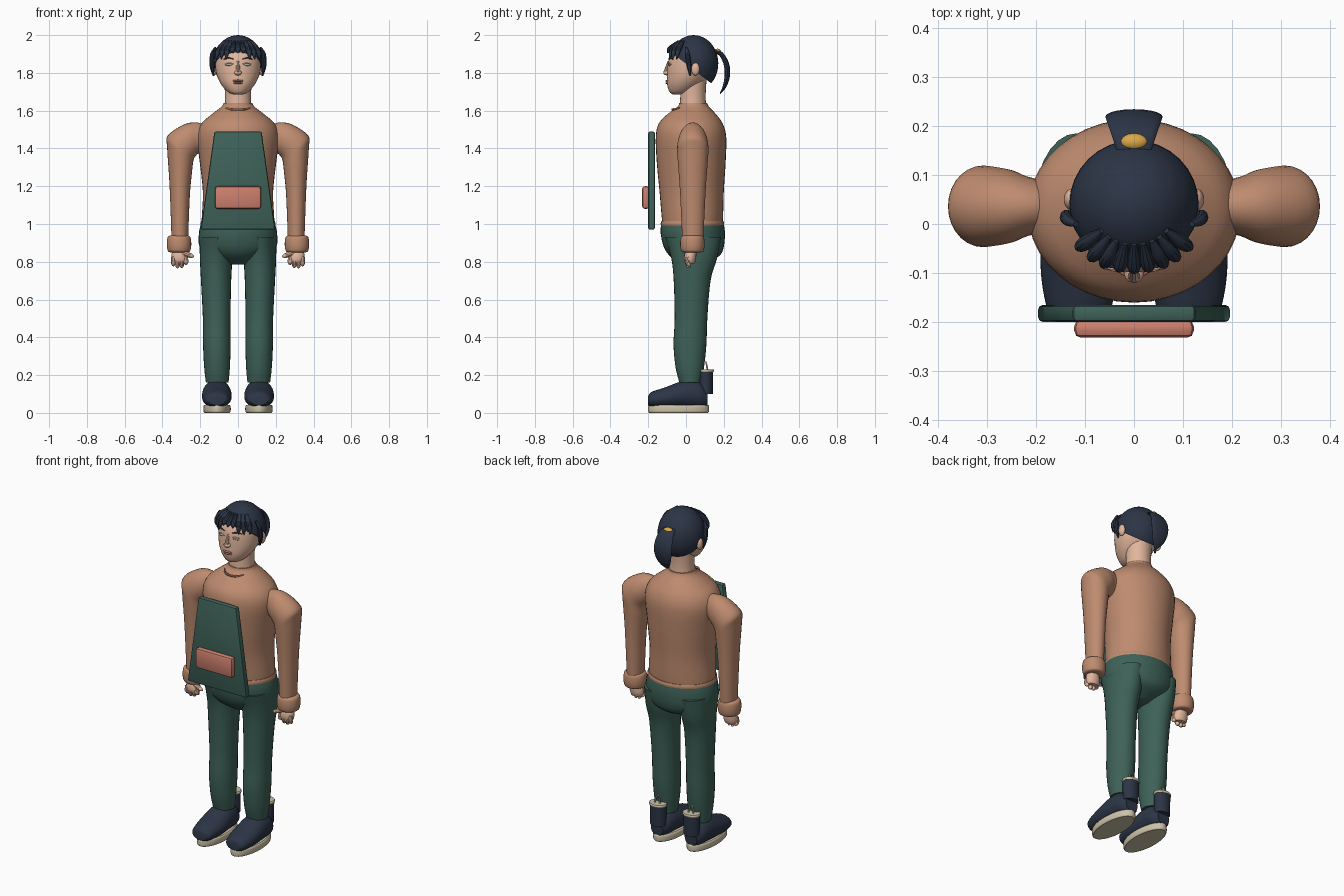
import bpy, bmesh, math
from mathutils import Vector as V, Matrix

if "Cube" in bpy.data.objects:
    bpy.data.objects.remove(bpy.data.objects["Cube"])


def material(name, r, g, b):
    lin = lambda c: ((c / 255 + 0.055) / 1.055) ** 2.4 if c > 10 else c / 3294
    m = bpy.data.materials.new(name)
    m.diffuse_color = (lin(r), lin(g), lin(b), 1)
    m.use_nodes = True
    m.node_tree.nodes["Principled BSDF"].inputs["Base Color"].default_value = m.diffuse_color
    return m


WOOL = material("tan wool", 190, 139, 111)
GREEN = material("dark green cloth", 62, 98, 88)
NAVY = material("navy", 44, 53, 70)
SKIN = material("skin", 226, 182, 157)
CORAL = material("coral", 205, 128, 110)
CREAM = material("cream", 204, 194, 168)
GOLD = material("gold", 218, 168, 72)
LIP = material("lip", 178, 122, 104)
EYE = material("eye white", 208, 208, 192)


def finish(name, bm, mat):
    bmesh.ops.recalc_face_normals(bm, faces=bm.faces)
    me = bpy.data.meshes.new(name)
    bm.to_mesh(me)
    bm.free()
    me.materials.append(mat)
    ob = bpy.data.objects.new(name, me)
    bpy.context.collection.objects.link(ob)
    return ob


def loft(name, rings, mat, s=1, n=28, sub=4):
    """Skin smoothly interpolated elliptical rings (centre, half axis, half axis)."""
    rows = [[V(a) for a in r] for r in rings]
    smooth = []
    for i in range(len(rows) - 1):
        p0, p1, p2, p3 = (rows[max(i - 1, 0)], rows[i], rows[i + 1], rows[min(i + 2, len(rows) - 1)])
        for k in range(sub):
            t = k / sub
            smooth.append([b + 0.5 * t * (c - a + t * (2 * a - 5 * b + 4 * c - d + t * (3 * (b - c) + d - a)))
                           for a, b, c, d in zip(p0, p1, p2, p3)])
    smooth.append(rows[-1])
    bm = bmesh.new()
    loops = []
    for c, u, v in smooth:
        loop = []
        for j in range(n):
            a = math.tau * j / n
            p = c + u * math.cos(a) + v * math.sin(a)
            loop.append(bm.verts.new((p.x * s, p.y, p.z)))
        loops.append(loop)
    for a, b in zip(loops, loops[1:]):
        for j in range(n):
            bm.faces.new((a[j], a[(j + 1) % n], b[(j + 1) % n], b[j]))
    bm.faces.new(loops[0])
    bm.faces.new(loops[-1])
    return finish(name, bm, mat)


def level(z, rx, yf, yb, xc=0):
    """Horizontal ring from front y to back y."""
    return ((xc, (yf + yb) / 2, z), (rx, 0, 0), (0, (yb - yf) / 2, 0))


def tube(name, pts, radii, mat, s=1, wide=1, n=10):
    pts = [V(p) for p in pts]
    rings = []
    for i, p in enumerate(pts):
        d = (pts[min(i + 1, len(pts) - 1)] - pts[max(i - 1, 0)]).normalized()
        u = V((1, 0, 0)) if abs(d.x) < 0.7 else V((0, 0, 1))
        u = (u - d * u.dot(d)).normalized()
        rings.append((p, u * radii[i] * wide, d.cross(u) * radii[i]))
    return loft(name, rings, mat, s, n, 3)


def ball(name, loc, size, mat, s=1, cut=None):
    bm = bmesh.new()
    bmesh.ops.create_uvsphere(bm, u_segments=32, v_segments=20, radius=1)
    for v in bm.verts:
        v.co = V((s * (loc[0] + v.co.x * size[0]), loc[1] + v.co.y * size[1], loc[2] + v.co.z * size[2]))
    if cut:
        r = bmesh.ops.bisect_plane(bm, geom=bm.verts[:] + bm.edges[:] + bm.faces[:],
                                   plane_co=cut[0], plane_no=cut[1], clear_inner=True)
        bmesh.ops.holes_fill(bm, edges=[e for e in bm.edges if e.is_boundary])
    return finish(name, bm, mat)


def panel(name, bottom, top, z0, z1, y0, y1, mat, bevel):
    bm = bmesh.new()
    bmesh.ops.create_cube(bm, size=1)
    for v in bm.verts:
        up = v.co.z > 0
        v.co = V((math.copysign(top if up else bottom, v.co.x), y1 if v.co.y > 0 else y0, z1 if up else z0))
    bmesh.ops.bevel(bm, geom=bm.edges[:], offset=bevel, segments=2, profile=0.5, affect='EDGES')
    return finish(name, bm, mat)


# Sweater and trousers
loft("sweater_body", [level(0.98, .192, -.122, .19), level(1.03, .192, -.128, .196), level(1.17, .186, -.14, .2),
                      level(1.33, .203, -.155, .21), level(1.46, .217, -.16, .213), level(1.53, .195, -.145, .195),
                      level(1.58, .14, -.1, .16), level(1.62, .088, -.045, .122), level(1.64, .076, -.036, .112)],
     WOOL, n=40)
loft("sweater_hem", [level(0.975, .196, -.128, .196), level(1.0, .199, -.134, .202), level(1.015, .195, -.13, .198)],
     WOOL, n=40)
tube("collar_fold", [(-.065, -.035, 1.615), (-.03, -.068, 1.607), (.03, -.068, 1.607), (.065, -.035, 1.615)],
     [.003, .006, .006, .003], WOOL)
loft("trouser_hips", [level(1.0, .196, -.132, .2), level(.95, .207, -.134, .206), level(.88, .203, -.118, .2),
                      level(.83, .15, -.085, .175), level(.785, .05, -.02, .09)], GREEN, n=40)

# Apron bib and its pocket
panel("apron", .197, .125, .97, 1.49, -.2, -.165, GREEN, .01)
panel("apron_pocket", .122, .122, 1.08, 1.2, -.232, -.195, CORAL, .014)

# Neck, head and face
loft("neck", [level(1.6, .072, -.035, .108), level(1.68, .069, -.03, .104), level(1.78, .075, -.03, .11)], SKIN)
loft("head", [level(1.686, .025, -.07, -.02), level(1.70, .055, -.088, .03), level(1.74, .09, -.1, .085),
              level(1.79, .113, -.1, .125), level(1.85, .122, -.096, .148), level(1.89, .12, -.086, .148),
              level(1.93, .1, -.06, .13), level(1.97, .055, -.01, .09)], SKIN, n=36)
ball("nose", (0, -.1, 1.8), (.02, .02, .013), SKIN)
tube("nose_bridge", [(0, -.09, 1.86), (0, -.1, 1.83), (0, -.107, 1.803)], [.008, .01, .013], SKIN)
ball("upper_lip", (0, -.098, 1.758), (.03, .01, .006), LIP)
ball("lower_lip", (0, -.097, 1.746), (.024, .011, .006), LIP)

# Hair cap trimmed along a sloping hairline, fringe and ponytail
ball("hair_cap", (0, .04, 1.85), (.132, .131, .15), NAVY, cut=((0, .12, 1.755), (0, .155, .2)))
for i, x in enumerate((-.11, -.085, -.06, -.03, 0, .03, .06, .085, .11)):
    f = math.sqrt(1 - (x / .14) ** 2)
    tip = 1.905 if abs(x) < .05 else 1.872
    tube(f"fringe_lock_{i}", [(x * .6, .03 - .07 * f, 1.968), (x * .85, .03 - .105 * f, 1.935),
                              (x, .03 - .122 * f, (1.935 + tip) / 2), (x * 1.05, .03 - .128 * f, tip)],
         [.006, .015, .012, .002], NAVY)
tube("ponytail", [(0, .15, 1.915), (0, .185, 1.9), (0, .213, 1.85), (0, .219, 1.79), (0, .205, 1.73), (0, .18, 1.69)],
     [.009, .012, .0145, .0145, .01, .002], NAVY, wide=3.9, n=20)
ball("hair_clasp", (0, .167, 1.912), (.028, .018, .016), GOLD)

for s, side in ((1, "left"), (-1, "right")):
    # Eyes, brows, ears and side hair
    ball(side + "_eye", (.046, -.087, 1.843), (.022, .007, .006), EYE, s)
    tube(side + "_eyelid", [(.024, -.094, 1.846), (.046, -.092, 1.851), (.07, -.078, 1.846)], [.002, .004, .002], SKIN, s)
    tube(side + "_brow", [(.025, -.09, 1.873), (.05, -.085, 1.88), (.078, -.068, 1.872)], [.002, .004, .002], NAVY, s)
    ball(side + "_ear", (.127, .05, 1.82), (.016, .022, .034), SKIN, s)
    tube(side + "_side_lock", [(.118, .0, 1.935), (.135, .008, 1.9), (.138, .016, 1.84), (.13, .022, 1.785)],
         [.006, .012, .013, .004], NAVY, s)

    # Sleeve: square shoulder bending down into a straight tube (outer xz, inner xz, depth)
    sleeve = []
    for ox, oz, ix, iz, r in ((.17, 1.525, .17, 1.38, .05), (.225, 1.538, .205, 1.375, .06),
                              (.29, 1.525, .22, 1.365, .075), (.372, 1.468, .235, 1.34, .083),
                              (.375, 1.4, .243, 1.28, .08), (.362, 1.2, .255, 1.15, .068),
                              (.352, .92, .264, .92, .056)):
        sleeve.append((((ox + ix) / 2, .036, (oz + iz) / 2), ((ox - ix) / 2, 0, (oz - iz) / 2), (0, r, 0)))
    loft(side + "_sleeve", sleeve, WOOL, s)
    loft(side + "_cuff", [level(z, r, .034 - r, .034 + r, .312) for z, r in
                          ((.85, .045), (.856, .058), (.88, .064), (.91, .064), (.932, .059), (.94, .046))], WOOL, s)

    # Hand
    loft(side + "_palm", [level(.87, .028, .005, .055, .312), level(.84, .04, -.008, .055, .312),
                          level(.81, .042, -.01, .052, .31), level(.79, .034, 0, .045, .31)], SKIN, s, 16)
    for i in range(4):
        x = .276 + .022 * i
        low = (.785, .77, .768, .778)[i]
        tube(f"{side}_finger_{i}", [(x, .01, .825), (x, .006, .8), (x, .014, low + .008), (x, .022, low)],
             [.012, .013, .011, .004], SKIN, s)
    tube(side + "_thumb", [(.29, .01, .845), (.265, .002, .838), (.245, 0, .83), (.234, 0, .827)],
         [.014, .013, .011, .004], SKIN, s)

    # Trouser leg
    loft(side + "_leg", [level(.93, .086, -.11, .185, .117), level(.82, .086, -.078, .165, .116),
                         level(.7, .08, -.065, .13, .116), level(.5, .073, -.06, .113, .113),
                         level(.36, .073, -.066, .108, .112), level(.24, .068, -.055, .095, .111),
                         level(.16, .06, -.035, .08, .11)], GREEN, s)

    # Shoe with sole, heel collar, rim and pull loop
    loft(side + "_shoe", [((.112, y, (zb + zt) / 2), (r, 0, 0), (0, 0, (zt - zb) / 2)) for y, r, zb, zt in
                          ((-.2, .045, .04, .09), (-.18, .063, .03, .112), (-.11, .077, .025, .135),
                           (-.03, .078, .025, .166), (.03, .073, .025, .178), (.08, .064, .025, .16),
                           (.115, .04, .035, .12))], NAVY, s)
    loft(side + "_sole", [level(z, .072 - d, -.2 + d, .122 - d, .111) for z, d in
                          ((0, .006), (.008, 0), (.034, 0), (.042, .006))], CREAM, s, 36)
    loft(side + "_heel_collar", [level(.1, .046, .068, .142, .111), level(.222, .049, .066, .144, .111)], NAVY, s)
    loft(side + "_collar_rim", [level(.217, .05, .066, .146, .111), level(.224, .053, .063, .149, .111),
                                level(.231, .05, .066, .146, .111)], CREAM, s)
    tube(side + "_pull_loop", [(.095, .115, .225), (.1, .108, .258), (.111, .104, .27), (.122, .108, .258),
                               (.127, .115, .225)], [.004] * 5, CREAM, s)

# Smooth surfaces, keeping sharp rims
for ob in bpy.context.scene.objects:
    ob.select_set(True)
    bpy.context.view_layer.objects.active = ob
bpy.ops.object.shade_smooth_by_angle(angle=math.radians(35))
